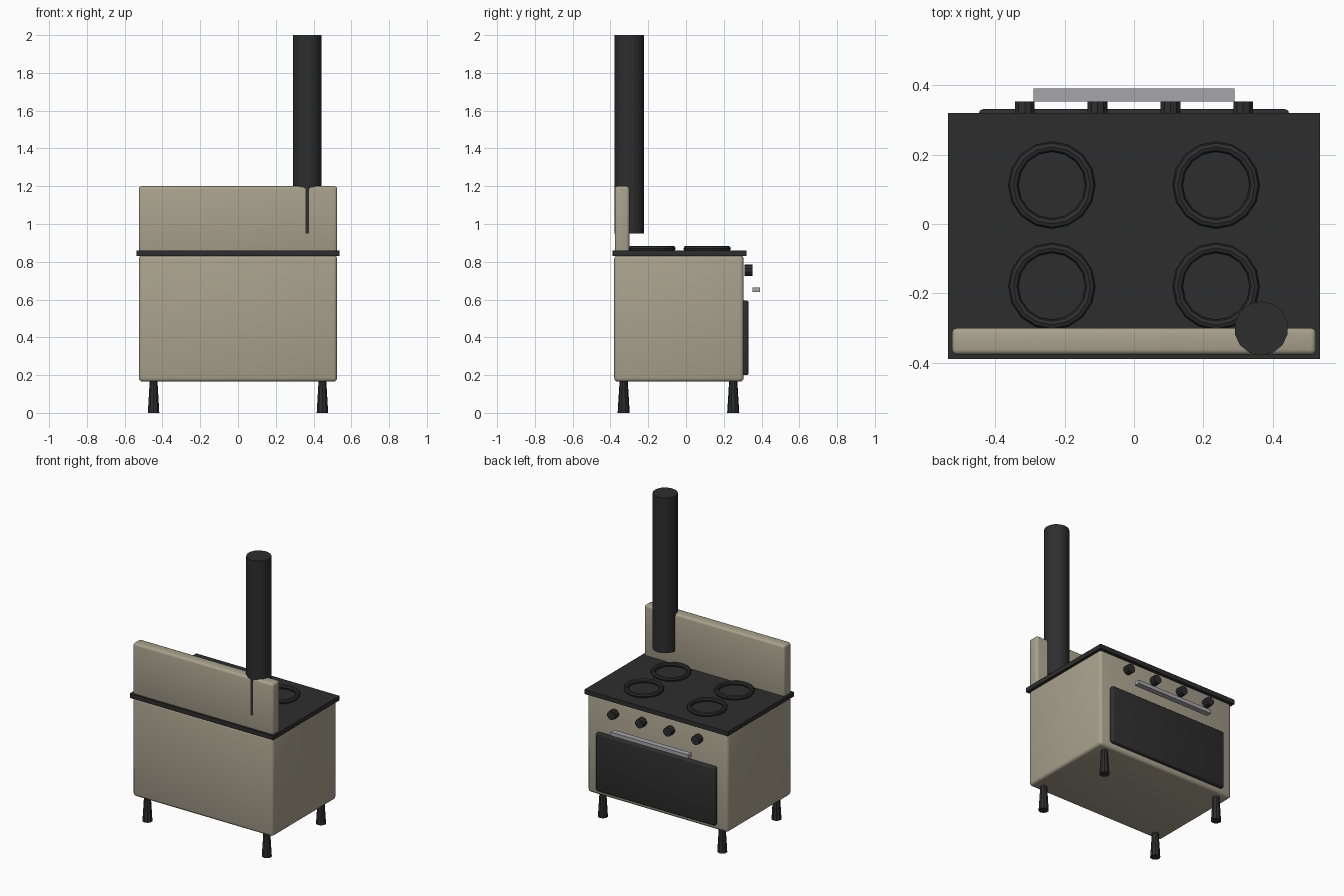
import bpy, math

cube = bpy.data.objects.get("Cube")
if cube:
    bpy.data.objects.remove(cube, do_unlink=True)


def material(name, rgb, metallic=0.0):
    m = bpy.data.materials.new(name)
    m.use_nodes = True
    m.diffuse_color = (*rgb, 1)
    bsdf = m.node_tree.nodes["Principled BSDF"]
    bsdf.inputs["Base Color"].default_value = (*rgb, 1)
    bsdf.inputs["Roughness"].default_value = 0.6
    return m


ENAMEL = material("warm_beige_enamel", (0.40, 0.36, 0.27))
IRON = material("black_iron", (0.027, 0.027, 0.027))
STEEL = material("grey_steel", (0.38, 0.38, 0.41))


def finish(name, mat, smooth=True):
    ob = bpy.context.object
    ob.name = name
    ob.data.materials.append(mat)
    if smooth:
        bpy.ops.object.shade_smooth_by_angle(angle=math.radians(35))
    return ob


def box(name, mat, lo, hi, bevel=0.0):
    """Box between two corners, with optional rounded edges."""
    centre = [(a + b) / 2 for a, b in zip(lo, hi)]
    bpy.ops.mesh.primitive_cube_add(size=1, location=centre)
    ob = bpy.context.object
    ob.scale = [b - a for a, b in zip(lo, hi)]
    bpy.ops.object.transform_apply(location=False, rotation=False, scale=True)
    if bevel:
        mod = ob.modifiers.new("rounded_edges", 'BEVEL')
        mod.width = bevel
        mod.segments = 3
        bpy.ops.object.modifier_apply(modifier=mod.name)
    return finish(name, mat, bevel > 0)


def tube(name, mat, sides, r_bottom, r_top, depth, centre, rotation=(0, 0, 0)):
    bpy.ops.mesh.primitive_cone_add(vertices=sides, radius1=r_bottom, radius2=r_top,
                                    depth=depth, location=centre, rotation=rotation)
    return finish(name, mat)


# Enamelled body, splash panel and iron cooktop
box("oven_body", ENAMEL, (-0.525, -0.38, 0.165), (0.525, 0.305, 0.835), 0.02)
box("cooktop", IRON, (-0.537, -0.39, 0.83), (0.537, 0.32, 0.86))
box("splash_panel", ENAMEL, (-0.525, -0.377, 0.845), (0.525, -0.3, 1.2), 0.015)

# Oven door and handle
box("oven_door", IRON, (-0.447, 0.295, 0.2), (0.447, 0.331, 0.595), 0.012)
box("door_handle", STEEL, (-0.29, 0.353, 0.64), (0.29, 0.391, 0.665))

# Chimney pipe
tube("chimney_pipe", IRON, 14, 0.078, 0.078, 1.05, (0.367, -0.301, 1.475))

# Burner rings
for x in (-0.237, 0.237):
    for y in (-0.18, 0.112):
        bpy.ops.mesh.primitive_torus_add(major_segments=16, minor_segments=8,
                                         major_radius=0.111, minor_radius=0.0145,
                                         location=(x, y, 0.87))
        finish("burner_ring", IRON)

# Control knobs
for x in (-0.315, -0.105, 0.105, 0.315):
    tube("control_knob", IRON, 10, 0.03, 0.03, 0.043, (x, 0.3315, 0.755), (math.pi / 2, 0, 0))

# Splayed-foot legs
for x in (-0.447, 0.447):
    for y in (-0.33, 0.25):
        tube("leg", IRON, 10, 0.032, 0.021, 0.18, (x, y, 0.09))
